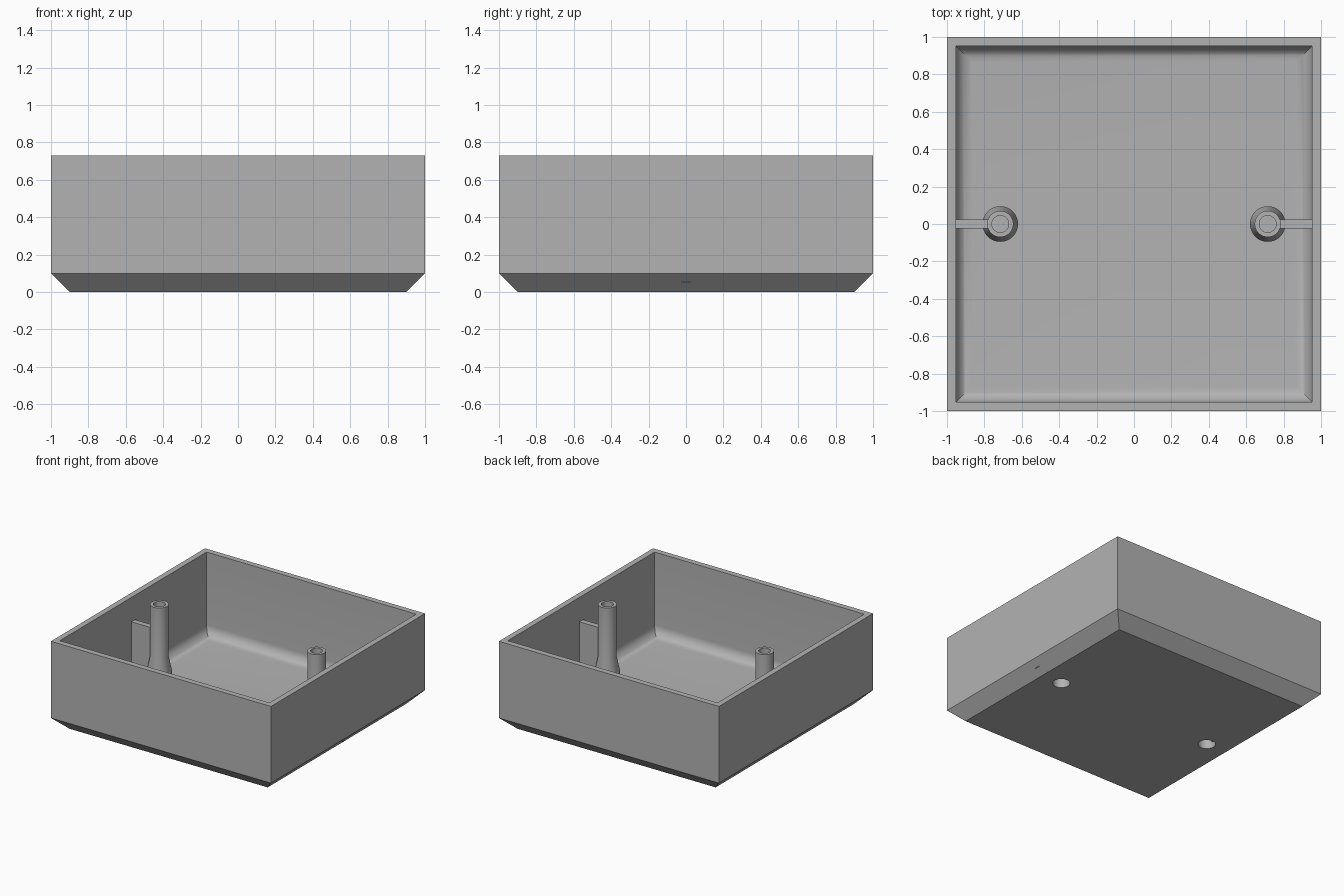
import bpy, bmesh, math

cube = bpy.data.objects.get("Cube")
if cube:
    bpy.data.objects.remove(cube, do_unlink=True)

TOP = 0.73
INNER = 0.953      # half width of the cavity
FLOOR = 0.05
FILLET = 0.085
POST_X = 0.715

grey = bpy.data.materials.new("plain grey")
grey.use_nodes = True
colour = (0.45, 0.45, 0.45, 1)
grey.diffuse_color = colour
grey.node_tree.nodes["Principled BSDF"].inputs["Base Color"].default_value = colour


def make_object(name, bm):
    bmesh.ops.recalc_face_normals(bm, faces=bm.faces)
    mesh = bpy.data.meshes.new(name)
    bm.to_mesh(mesh)
    bm.free()
    mesh.materials.append(grey)
    obj = bpy.data.objects.new(name, mesh)
    bpy.context.collection.objects.link(obj)
    return obj


def loft(name, profile, sides, x=0, turn=0):
    """Stack regular rings of (radius, z) and cap both ends."""
    bm = bmesh.new()
    rings = []
    for r, z in profile:
        angles = [turn + math.tau * i / sides for i in range(sides)]
        rings.append([bm.verts.new((x + r * math.cos(a), r * math.sin(a), z)) for a in angles])
    for a, b in zip(rings, rings[1:]):
        for i in range(sides):
            j = (i + 1) % sides
            bm.faces.new((a[i], a[j], b[j], b[i]))
    bm.faces.new(rings[0])
    bm.faces.new(rings[-1])
    return make_object(name, bm)


def select_only(obj):
    bpy.ops.object.select_all(action='DESELECT')
    obj.select_set(True)
    bpy.context.view_layer.objects.active = obj


def smooth(obj):
    select_only(obj)
    bpy.ops.object.shade_smooth_by_angle(angle=math.radians(30))


# Open square tray: chamfered underside, thin walls, rounded inner floor edge
section = [(0.9, 0), (1, 0.1), (1, TOP), (INNER, TOP)]
for i in range(9):
    a = math.radians(90) * i / 8
    section.append((INNER - FILLET * (1 - math.cos(a)), FLOOR + FILLET * (1 - math.sin(a))))
tray = loft("tray", [(h * math.sqrt(2), z) for h, z in section], 4, turn=math.pi / 4)

for side, label in ((-1, "right"), (1, "left")):
    x = side * POST_X
    # Screw hole through the floor
    cutter = loft("hole_cutter", [(0.065, -0.1), (0.065, 0.2)], 48, x)
    select_only(tray)
    cut = tray.modifiers.new("hole", 'BOOLEAN')
    cut.operation = 'DIFFERENCE'
    cut.solver = 'EXACT'
    cut.object = cutter
    bpy.ops.object.modifier_apply(modifier=cut.name)
    bpy.data.objects.remove(cutter, do_unlink=True)

    # Hollow post with a flared foot and a bore in its top
    post = loft(label + "_post", [
        (0.065, 0.18), (0.065, 0.03), (0.095, 0.03), (0.095, 0.18),
        (0.07, 0.3), (0.07, TOP), (0.045, TOP), (0.045, 0.33)], 48, x)
    smooth(post)

    # Rib joining the post to the wall
    bm = bmesh.new()
    bmesh.ops.create_cube(bm, size=1)
    start, end = 0.655, INNER
    for v in bm.verts:
        v.co.x = side * (end if v.co.x > 0 else start)
        v.co.y *= 0.046
        v.co.z = 0.53 if v.co.z > 0 else FLOOR
    # keep the inner end inside the post wall
    for v in bm.verts:
        if abs(v.co.x) < 0.7:
            v.co.x = side * (POST_X + 0.058)
    make_object(label + "_rib", bm)

smooth(tray)
